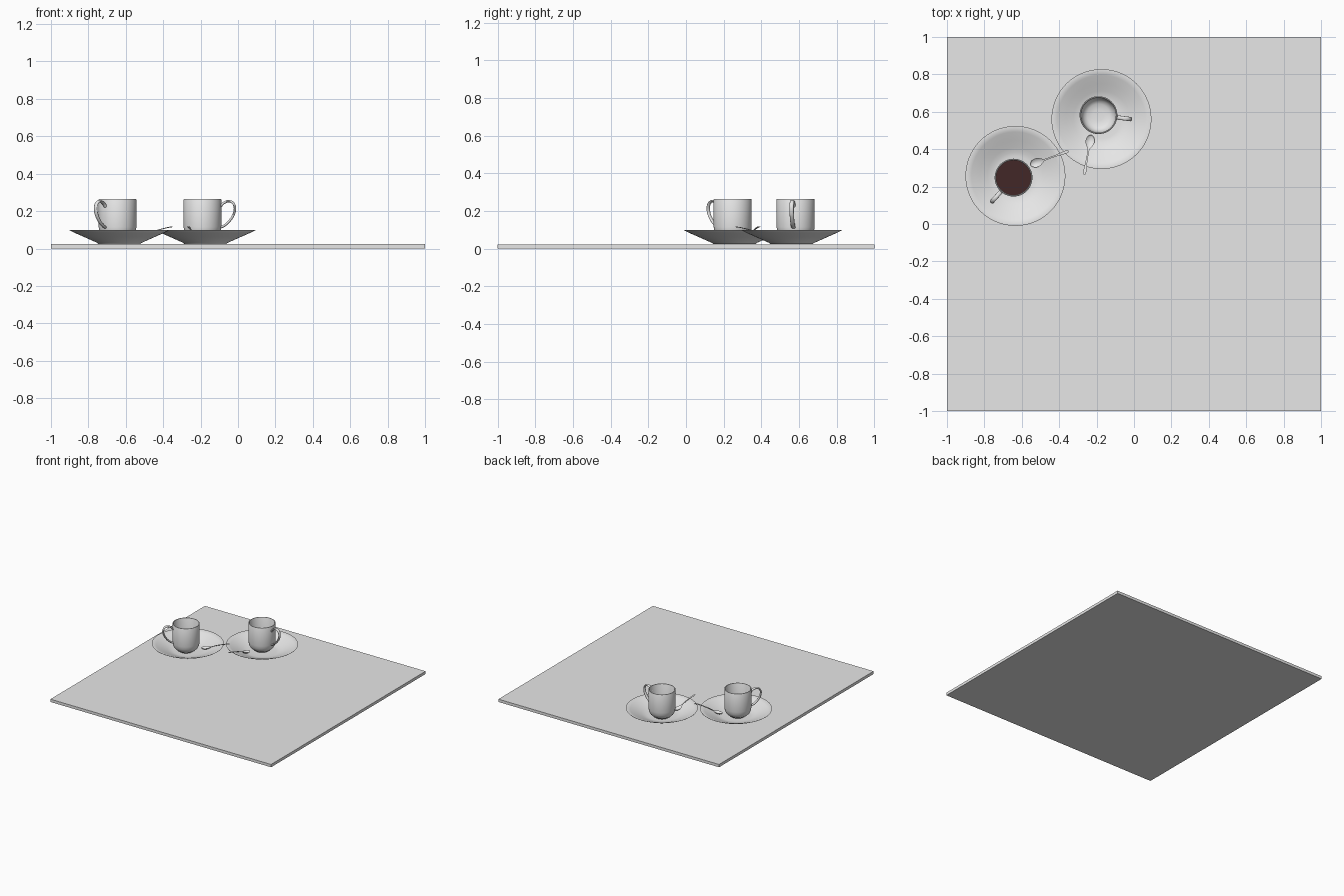
import bpy, bmesh, math
from mathutils import Vector

if "Cube" in bpy.data.objects:
    bpy.data.objects.remove(bpy.data.objects["Cube"])


def material(name, rgb):
    m = bpy.data.materials.new(name)
    m.diffuse_color = (*rgb, 1)
    m.use_nodes = True
    m.node_tree.nodes["Principled BSDF"].inputs["Base Color"].default_value = m.diffuse_color
    return m


GREY = material("pale grey", (0.8, 0.8, 0.8))
COFFEE = material("dark coffee brown", (0.055, 0.02, 0.02))


def finish(name, bm, mat, loc=(0, 0, 0), rot=0.0, smooth=True):
    bmesh.ops.remove_doubles(bm, verts=bm.verts, dist=1e-6)
    bmesh.ops.recalc_face_normals(bm, faces=bm.faces)
    me = bpy.data.meshes.new(name)
    bm.to_mesh(me)
    bm.free()
    me.materials.append(mat)
    ob = bpy.data.objects.new(name, me)
    bpy.context.collection.objects.link(ob)
    ob.location = loc
    ob.rotation_euler.z = rot
    if smooth:
        bpy.ops.object.select_all(action='DESELECT')
        ob.select_set(True)
        bpy.context.view_layer.objects.active = ob
        bpy.ops.object.shade_smooth_by_angle(angle=math.radians(40))
    return ob


def loft(rings, cap=True):
    """Skin a list of closed point rings."""
    bm = bmesh.new()
    vs = [[bm.verts.new(p) for p in r] for r in rings]
    n = len(rings[0])
    for a, b in zip(vs, vs[1:]):
        for i in range(n):
            j = (i + 1) % n
            bm.faces.new((a[i], a[j], b[j], b[i]))
    if cap:
        bm.faces.new(vs[0])
        bm.faces.new(vs[-1])
    return bm


def lathe(profile, seg=72):
    """Turn an (r, z) profile whose ends are flat discs."""
    ang = [2 * math.pi * i / seg for i in range(seg)]
    return loft([[(r * math.cos(a), r * math.sin(a), z) for a in ang]
                 for r, z in profile])


def smooth_path(pts, steps=6):
    """Catmull-Rom through points of any dimension."""
    p = [Vector(q) for q in pts]
    p = [2 * p[0] - p[1]] + p + [2 * p[-1] - p[-2]]
    out = []
    for i in range(1, len(p) - 2):
        a, b, c, d = p[i - 1:i + 3]
        for k in range(steps):
            t = k / steps
            out.append(0.5 * (2 * b + (c - a) * t + (2 * a - 5 * b + 4 * c - d) * t * t
                              + (3 * b - a - 3 * c + d) * t ** 3))
    return out + [p[-2]]


SAUCER = [(0.05, 0.024), (0.112, 0.024), (0.118, 0.030), (0.19, 0.062), (0.24, 0.084),
          (0.266, 0.097), (0.267, 0.099), (0.264, 0.100), (0.235, 0.089), (0.19, 0.070),
          (0.15, 0.053), (0.125, 0.044), (0.105, 0.041), (0.05, 0.040)]
CUP = [(0.03, 0.041), (0.052, 0.041), (0.058, 0.048), (0.074, 0.057), (0.088, 0.071),
       (0.097, 0.090), (0.101, 0.115), (0.101, 0.261), (0.0995, 0.264), (0.097, 0.265),
       (0.0945, 0.264), (0.093, 0.261), (0.093, 0.118), (0.088, 0.092), (0.077, 0.074),
       (0.06, 0.064), (0.03, 0.060)]
HANDLE = [(0.096, 0.222), (0.112, 0.241), (0.138, 0.253), (0.163, 0.245), (0.175, 0.218),
          (0.168, 0.182), (0.147, 0.149), (0.120, 0.124), (0.096, 0.112)]
# spoon stations: distance along, half width, top height, hollow depth
SPOON_A = [(0.000, 0.004, 0.064, 0.000), (0.006, 0.013, 0.064, 0.004),
           (0.018, 0.021, 0.065, 0.008), (0.034, 0.024, 0.067, 0.010)]
SPOON_B = [(0.052, 0.020, 0.070, 0.007), (0.067, 0.011, 0.075, 0.003),
           (0.080, 0.005, 0.081, 0.000), (0.110, 0.004, 0.093, 0.000),
           (0.150, 0.005, 0.105, 0.000), (0.190, 0.008, 0.114, 0.000),
           (0.208, 0.008, 0.117, 0.000), (0.216, 0.004, 0.118, 0.000)]


def handle_mesh():
    path = smooth_path(HANDLE)
    rings = []
    for i, p in enumerate(path):
        t = (path[min(i + 1, len(path) - 1)] - path[max(i - 1, 0)]).normalized()
        ring = []
        for k in range(16):
            a = 2 * math.pi * k / 16
            u = 0.0065 * math.sin(a)
            ring.append((p.x - t.y * u, 0.0115 * math.cos(a), p.y + t.x * u))
        rings.append(ring)
    return loft(rings)


def spoon_mesh():
    rings = []
    for s, w, z, d in smooth_path(SPOON_A + SPOON_B, 4):
        us = [-1 + k / 4 for k in range(9)]
        sag = [max(d, 0) * (1 - u * u) for u in us]
        top = [(s, w * u, z - g) for u, g in zip(us, sag)]
        low = [(s, w * u * 0.97, z - g - 0.001 - 0.003 * (1 - u * u)) for u, g in zip(us, sag)]
        rings.append(top + low[::-1])
    return loft(rings)


# Table board
bm = bmesh.new()
bmesh.ops.create_cube(bm, size=1)
bmesh.ops.scale(bm, vec=(2, 2, 0.023), verts=bm.verts)
bmesh.ops.translate(bm, vec=(0, 0, 0.0115), verts=bm.verts)
finish("table_board", bm, GREY, smooth=False)

# Two place settings: saucer, cup, handle angle, spoon bowl end, spoon angle
SETS = [("left", (-0.634, 0.257), (-0.644, 0.248), 228, (-0.553, 0.316), 20),
        ("right", (-0.174, 0.561), (-0.190, 0.582), -7, (-0.229, 0.476), -100)]
for side, saucer, cup, turn, spoon, aim in SETS:
    finish(side + "_saucer", lathe(SAUCER), GREY, (*saucer, 0))
    finish(side + "_cup", lathe(CUP), GREY, (*cup, 0))
    finish(side + "_cup_handle", handle_mesh(), GREY, (*cup, 0), math.radians(turn))
    finish(side + "_spoon", spoon_mesh(), GREY, (*spoon, 0), math.radians(aim))

# Coffee in the left cup
bm = bmesh.new()
bmesh.ops.create_circle(bm, cap_ends=True, radius=0.0935, segments=72)
finish("coffee", bm, COFFEE, (-0.644, 0.248, 0.175), smooth=False)
